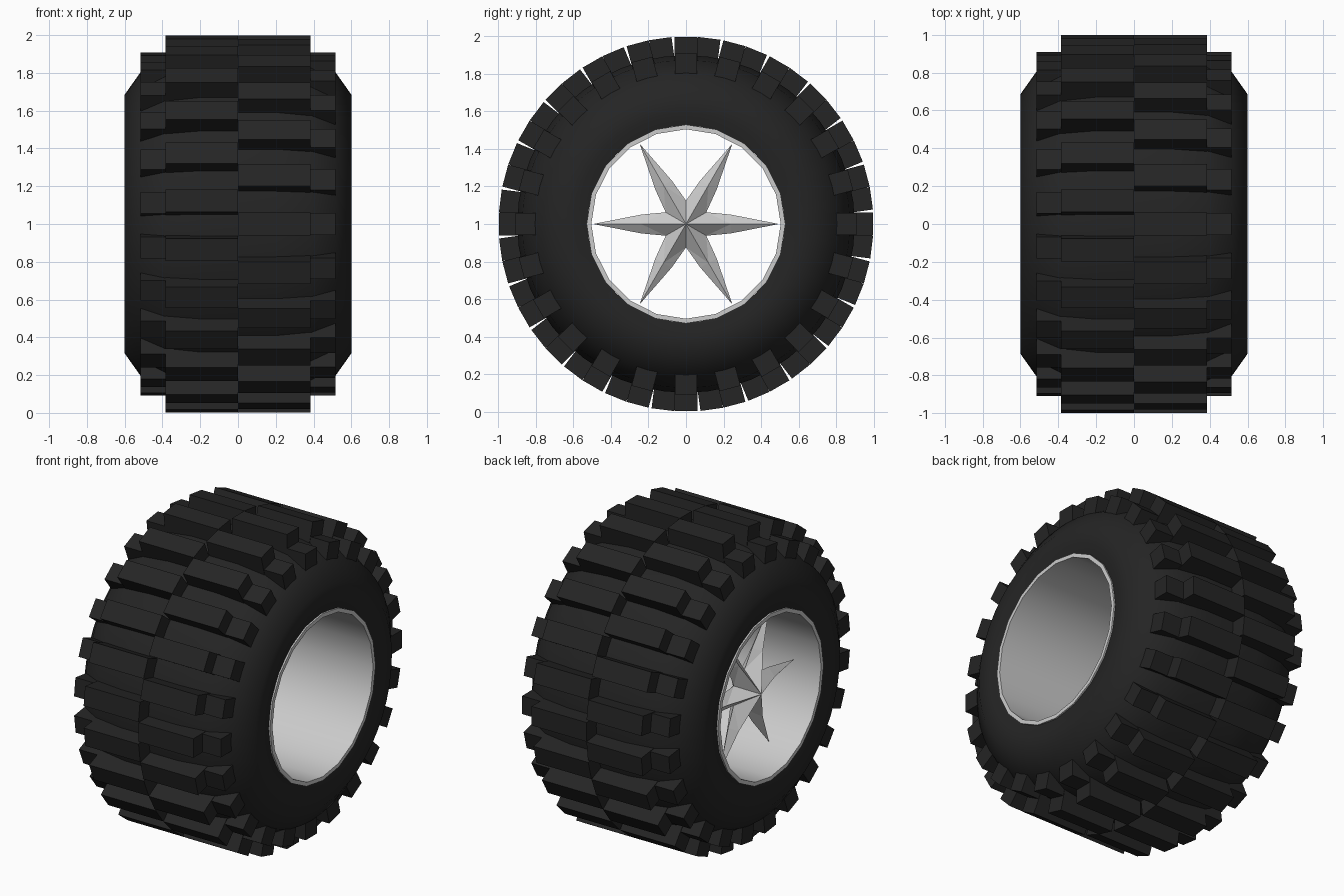
import bpy, bmesh, math
from mathutils import Matrix, Vector

if "Cube" in bpy.data.objects:
    bpy.data.objects.remove(bpy.data.objects["Cube"])

HUB = Vector((0, 0, 1))
LUGS = 24

rubber = bpy.data.materials.new("rubber")
rubber.diffuse_color = (0.018, 0.018, 0.018, 1)
rubber.use_nodes = True
rubber.node_tree.nodes["Principled BSDF"].inputs["Base Color"].default_value = rubber.diffuse_color


def finish(bm, name, mat=None, smooth=None, recalc=True):
    if recalc:
        bmesh.ops.recalc_face_normals(bm, faces=bm.faces)
    me = bpy.data.meshes.new(name)
    bm.to_mesh(me)
    bm.free()
    ob = bpy.data.objects.new(name, me)
    ob.location = HUB
    bpy.context.collection.objects.link(ob)
    if mat:
        me.materials.append(mat)
    if smooth:
        bpy.ops.object.select_all(action='DESELECT')
        bpy.context.view_layer.objects.active = ob
        ob.select_set(True)
        bpy.ops.object.shade_smooth_by_angle(angle=math.radians(smooth))
    return ob


def lathe(name, profile, n, closed, mat=None, smooth=35):
    """Revolve (x, radius) points around the x axis."""
    bm = bmesh.new()
    rings = []
    for i in range(n):
        a = 2 * math.pi * i / n
        rings.append([bm.verts.new((x, r * math.sin(a), r * math.cos(a))) for x, r in profile])
    m = len(profile)
    for i in range(n):
        p, q = rings[i], rings[(i + 1) % n]
        for j in range(m if closed else m - 1):
            k = (j + 1) % m
            bm.faces.new((p[j], p[k], q[k], q[j]))
    return finish(bm, name, mat, smooth)


def add_box(bm, x0, x1, r0, r1, w, angle):
    """Block standing on the tyre: x range, radius range, width, angle from the top."""
    mat = (Matrix.Rotation(-angle, 4, 'X')
           @ Matrix.Translation(((x0 + x1) / 2, 0, (r0 + r1) / 2))
           @ Matrix.Diagonal((abs(x1 - x0), w, r1 - r0, 1)))
    bmesh.ops.create_cube(bm, size=1, matrix=mat)


# tyre carcass
half = [(0.585, 0.525), (0.6, 0.59), (0.6, 0.685), (0.515, 0.805), (0.385, 0.875), (0.2, 0.9)]
lathe("tyre", half + [(-x, r) for x, r in reversed(half)], 48, False, rubber, 40)

# tread lugs, the two halves staggered
for side, offset, label in ((1, 0, "right"), (-1, math.radians(7.1), "left")):
    bm = bmesh.new()
    for i in range(LUGS):
        a = 2 * math.pi * i / LUGS + offset
        add_box(bm, 0, side * 0.385, 0.84, 0.998, 0.121, a)
        add_box(bm, side * 0.38, side * 0.515, 0.79, 0.908, 0.115, a)
    finish(bm, "tread_lugs_" + label, rubber)

# rim barrel with lips
lathe("rim", [(-0.595, 0.505), (0.595, 0.505), (0.595, 0.53), (0.56, 0.53),
              (0.56, 0.52), (-0.56, 0.52), (-0.56, 0.53), (-0.595, 0.53)], 20, True)

# six pointed spoke star, ridged on both sides
bm = bmesh.new()
PLANE = -0.41
front = bm.verts.new((-0.53, 0, 0))
back = bm.verts.new((-0.33, 0, 0))


def polar(r, a, x=PLANE, off=0):
    return bm.verts.new((x, r * math.cos(a) - off * math.sin(a), r * math.sin(a) + off * math.cos(a)))


valleys = [polar(0.125, math.radians(60 * i + 30)) for i in range(6)]
for i in range(6):
    a = math.radians(60 * i)
    tip = polar(0.495, a)
    lo, hi = polar(0.24, a, off=-0.05), polar(0.24, a, off=0.05)
    v0, v1 = valleys[i - 1], valleys[i]
    for apex, x in ((front, -0.455), (back, -0.375)):
        ridge = polar(0.24, a, x)
        for edge, valley in ((lo, v0), (hi, v1)):
            bm.faces.new((tip, edge, ridge))
            bm.faces.new((ridge, edge, valley))
            bm.faces.new((ridge, valley, apex))
finish(bm, "spoke_star")
